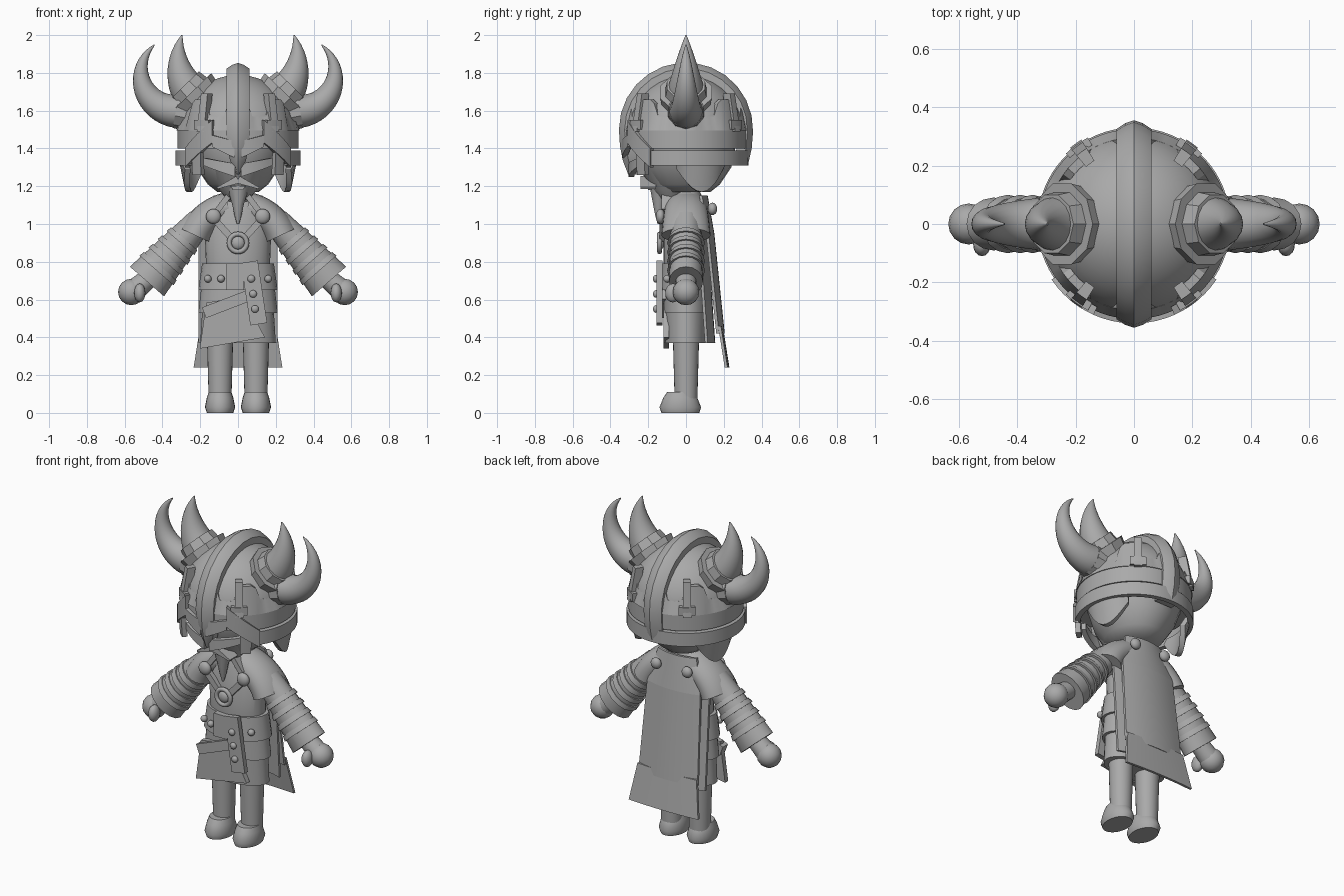
import bpy, bmesh
from math import sin, cos, pi, radians
from mathutils import Vector

cube = bpy.data.objects.get("Cube")
if cube:
    bpy.data.objects.remove(cube)

shade = (.4, .4, .4, 1)
grey = bpy.data.materials.new("plain grey")
grey.use_nodes = True
grey.diffuse_color = shade
grey.node_tree.nodes["Principled BSDF"].inputs["Base Color"].default_value = shade


def finish(name, bm, both, smooth=40):
    """Turn a bmesh into a shaded object, mirrored across x when both sides need it."""
    bmesh.ops.recalc_face_normals(bm, faces=bm.faces)
    mesh = bpy.data.meshes.new(name)
    bm.to_mesh(mesh)
    bm.free()
    mesh.materials.append(grey)
    for polygon in mesh.polygons:
        polygon.use_smooth = True
    mesh.set_sharp_from_angle(angle=radians(smooth))
    part = bpy.data.objects.new(name, mesh)
    bpy.context.scene.collection.objects.link(part)
    if both:
        part.modifiers.new("mirror", 'MIRROR')


def skin(name, rows, both=False, closed=False, smooth=40):
    """Join equal rows of points into a solid."""
    bm = bmesh.new()
    rows = [[bm.verts.new(point) for point in row] for row in rows]
    pairs = list(zip(rows, rows[1:]))
    if closed:
        pairs.append((rows[-1], rows[0]))
    else:
        bm.faces.new(rows[0])
        bm.faces.new(rows[-1])
    for a, b in pairs:
        for i in range(len(a)):
            bm.faces.new((a[i - 1], a[i], b[i], b[i - 1]))
    finish(name, bm, both, smooth)


def ring(center, u, v, sides):
    turns = [2 * pi * i / sides for i in range(sides)]
    return [center + u * cos(a) + v * sin(a) for a in turns]


def ramp(a, b):
    return lambda t: a + (b - a) * t


def stack(name, levels, x=0, y=0, both=False, sides=24):
    """Upright body from levels of (height, half width, half depth)."""
    skin(name, [ring(Vector((x, y, z)), Vector((w, 0, 0)), Vector((0, d, 0)), sides)
                for z, w, d in levels], both)


def walk(name, x, z, start, end, length, radius, depth=None, sides=16, steps=12, smooth=40):
    """Mirrored limb that turns steadily from one heading to another."""
    depth = depth or radius
    heading, place, rows = ramp(radians(start), radians(end)), Vector((x, 0, z)), []
    for i in range(steps + 1):
        t = i / steps
        a = heading(t)
        rows.append(ring(place, Vector((-sin(a), 0, cos(a))) * radius(t), Vector((0, depth(t), 0)), sides))
        a = heading(t + .5 / steps)
        place = place + Vector((cos(a), 0, sin(a))) * length / steps
    skin(name, rows, True, smooth=smooth)


def band(name, start, stop, low, high, radius, lean=0, thick=.03, both=True):
    """Curved plate around the head; angles count from the front, edges are functions along it."""
    steps, rows = max(4, abs(stop - start) // 5), []
    closed = stop - start == 360
    for i in range(steps if closed else steps + 1):
        t = i / steps
        a = radians(start + (stop - start) * t)
        section = ((radius - thick, low), (radius, low), (radius + lean, high), (radius + lean - thick, high))
        rows.append([(r * sin(a), -r * cos(a), edge(t)) for r, edge in section])
    skin(name, rows, both, closed, 30)


def ball(name, center, size, both=False):
    bm = bmesh.new()
    bmesh.ops.create_uvsphere(bm, u_segments=16, v_segments=8, radius=1)
    for v in bm.verts:
        v.co = Vector(center) + v.co * Vector(size).to_tuple()[0] if len(set(size)) == 1 else Vector(
            [c + s * k for c, s, k in zip(center, size, v.co)])
    finish(name, bm, both)


def strap(name, a, b, width, y, both=False, thick=.03, end=None):
    """Flat strip between two points (x, z), with its outer face at y."""
    a, b = Vector((a[0], y, a[1])), Vector((b[0], y, b[1]))
    along = (b - a).normalized()
    side = Vector((-along.z, 0, along.x)) / 2
    end = width if end is None else end
    outline = [a + side * width, b + side * end, b - side * end, a - side * width]
    skin(name, [outline, [p + Vector((0, thick, 0)) for p in outline]], both)


def sheet(name, top, bottom, bend=.03, thick=.015):
    """Cloth panel between two levels of (height, half width, y), its edges bent forward."""
    rows = []
    for i in range(5):
        z, w, y = Vector(top).lerp(Vector(bottom), i / 4)
        back = [Vector((u * w / 4, y - bend * (u / 4) ** 2, z)) for u in range(-4, 5)]
        rows.append(back + [p - Vector((0, thick, 0)) for p in reversed(back)])
    skin(name, rows)


# Legs and boots
stack("leg", [(.06, .06, .06), (.42, .07, .07)], x=.095, both=True)
stack("boot", [(0, .07, .1), (.03, .08, .11), (.08, .07, .09), (.11, .06, .07)], x=.095, y=-.03, both=True)

# Tunic, skirt and belt
stack("tunic", [(.6, .18, .11), (.8, .17, .12), (1.07, .18, .12), (1.18, .07, .07)])
stack("skirt", [(.37, .2, .11), (.7, .18, .12)])
stack("overskirt", [(.53, .21, .12), (.7, .19, .12)])
stack("belt", [(.65, .21, .14), (.79, .19, .13)])
stack("neck", [(1.1, .08, .08), (1.24, .07, .07)])
strap("belt_tail", (.06, .8), (.11, .47), .09, -.155)
strap("belt_buckle", (-.06, .72), (.03, .72), .14, -.15)
strap("skirt_sash", (-.18, .53), (.08, .63), .06, -.135, thick=.05)
strap("skirt_flap", (-.07, .6), (-.03, .37), .2, -.12, end=.35)
for x in (-.16, -.09, .16):
    ball("belt_stud", (x, -.18 + abs(x) / 2, .71), (.02, .02, .02))
for i in range(3):
    ball("tail_stud", (.07 + i / 100, -.16, .71 - i * .08), (.02, .015, .02))

# Shoulder mantle, sleeves and hands
walk("mantle", .05, 1.09, -15, -65, .24, ramp(.08, .09), ramp(.11, .13), sides=20)
walk("sleeve", .2, 1.02, -49, -49, .43, ramp(.07, .12), ramp(.08, .09), steps=2)
for t in (.3, .45, .6, .75):
    reach = t * .43
    size = .077 + .05 * t
    walk("sleeve_wrap", .2 + reach * cos(radians(49)), 1.02 - reach * sin(radians(49)), -49, -49, .03,
         ramp(size, size + .005), ramp(.09, .1), steps=1)
walk("wrist", .44, .74, -40, -40, .15, ramp(.05, .06), steps=1)
ball("hand", (.565, 0, .64), (.07, .07, .07), True)
ball("thumb", (.52, -.07, .635), (.03, .04, .05), True)

# Chest ornaments
ball("brooch", (.13, -.135, 1.04), (.04, .025, .04), True)
ball("cape_knob", (.105, .14, 1.08), (.033, .025, .033), True)
strap("chest_strap", (.12, 1.02), (.03, .92), .035, -.14, True)
strap("collar_strap", (.11, 1.07), (.05, 1.15), .03, -.13, True, thick=.05)
bpy.ops.mesh.primitive_torus_add(location=(0, -.14, .9), rotation=(pi / 2, 0, 0), major_segments=20,
                                 minor_segments=8, major_radius=.047, minor_radius=.013)
bpy.context.object.name = "medallion_ring"
bpy.context.object.data.materials.append(grey)
bpy.ops.object.shade_smooth()
ball("medallion", (0, -.135, .9), (.036, .02, .036))

# Cape
sheet("cape_collar", (1.15, .13, .115), (.95, .18, .15))
sheet("cape_upper", (.95, .18, .15), (.42, .2, .205))
sheet("cape_lower", (.46, .2, .195), (.24, .235, .23), bend=.01)
sheet("cape_lining", (.95, .21, .115), (.37, .21, .155), bend=.04)

# Head, moustache and beard
stack("head", [(1.17, .11, .13), (1.21, .16, .18), (1.3, .22, .24), (1.4, .26, .26), (1.5, .27, .27)])
stack("chin", [(1.12, .05, .05), (1.18, .1, .1), (1.3, .17, .17)], y=-.08)
stack("beard", [(1, .006, .006), (1.05, .02, .02), (1.1, .03, .03), (1.2, .06, .05)], y=-.145, sides=10)
strap("moustache", (0, 1.235), (.11, 1.19), .04, -.24, True, thick=.08, end=.01)
strap("mouth", (0, 1.2), (0, 1.18), .08, -.2, thick=.05, end=.05)

# Helmet shell and its bands
dome = [(1.48 + .31 * sin(a), .31 * cos(a), .31 * cos(a)) for a in [pi * i / 18.1 for i in range(10)]]
stack("helmet_dome", [(1.4, .305, .305)] + dome, sides=32)


def level(z):
    return ramp(z, z)


band("helmet_brim", 52, 308, level(1.31), level(1.39), .33, both=False)
band("helmet_middle_band", 0, 360, level(1.4), level(1.495), .32, both=False)
band("helmet_crown", 0, 360, level(1.495),
     lambda t: 1.57 + .09 * min(1, max(0, .5 + 1.6 * cos(16 * pi * t))), .325, lean=-.03, both=False)
for side in (36, 144):
    band("crown_rib", side - 4, side + 4, level(1.49), level(1.69), .34, lean=-.035, thick=.05)
    band("crown_foot", side - 8, side + 8, level(1.5), level(1.55), .335)

# Face guard and ear flaps
band("brow_inner", 3, 24, ramp(1.35, 1.41), ramp(1.44, 1.47), .34)
band("brow_outer", 24, 56, ramp(1.43, 1.3), ramp(1.55, 1.4), .34)
band("cheek_guard", 3, 37, ramp(1.25, 1.31), ramp(1.32, 1.35), .305)
band("cheek_post", 37, 48, level(1.26), level(1.42), .325, lean=.01)
band("ear_flap", 80, 134, lambda t: 1.29 - .12 * sin(pi * t), level(1.34), .285, lean=.03)

# Helmet crest, from the nose point over the top to the nape
rows = []
for angle in range(-42, 217, 14):
    rise, run = sin(radians(angle)), cos(radians(angle))
    if rise < 0:
        run = abs(run) ** .5 * (1 if run > 0 else -1)
    spine = Vector((0, -.355 * run, 1.5 + .355 * rise))
    out = Vector((0, -run, max(rise, 0))).normalized()
    width = Vector((.06 * min(1, (angle + 45) / 25), 0, 0))
    half = [(1, .08), (1, .03), (.5, .01)]
    section = [(-k, drop) for k, drop in half] + [(0, 0)] + half[::-1]
    rows.append([spine + width * k - out * drop for k, drop in section])
skin("helmet_crest", rows, smooth=25)

# Horns and their collars
walk("horn_collar", .19, 1.64, 46, 46, .08, ramp(.13, .145), sides=10, steps=1, smooth=20)
walk("horn_socket", .22, 1.67, 46, 46, .09, ramp(.12, .105), sides=10, steps=1, smooth=20)
walk("side_horn_collar", .26, 1.59, 10, 10, .07, ramp(.1, .095), sides=10, steps=1, smooth=20)


def taper(size):
    return lambda t: size * (1 - t ** 1.3) + .003


walk("upper_horn", .24, 1.68, 50, 110, .34, taper(.1))
walk("side_horn", .28, 1.6, -10, 140, .52, taper(.09), steps=20)
